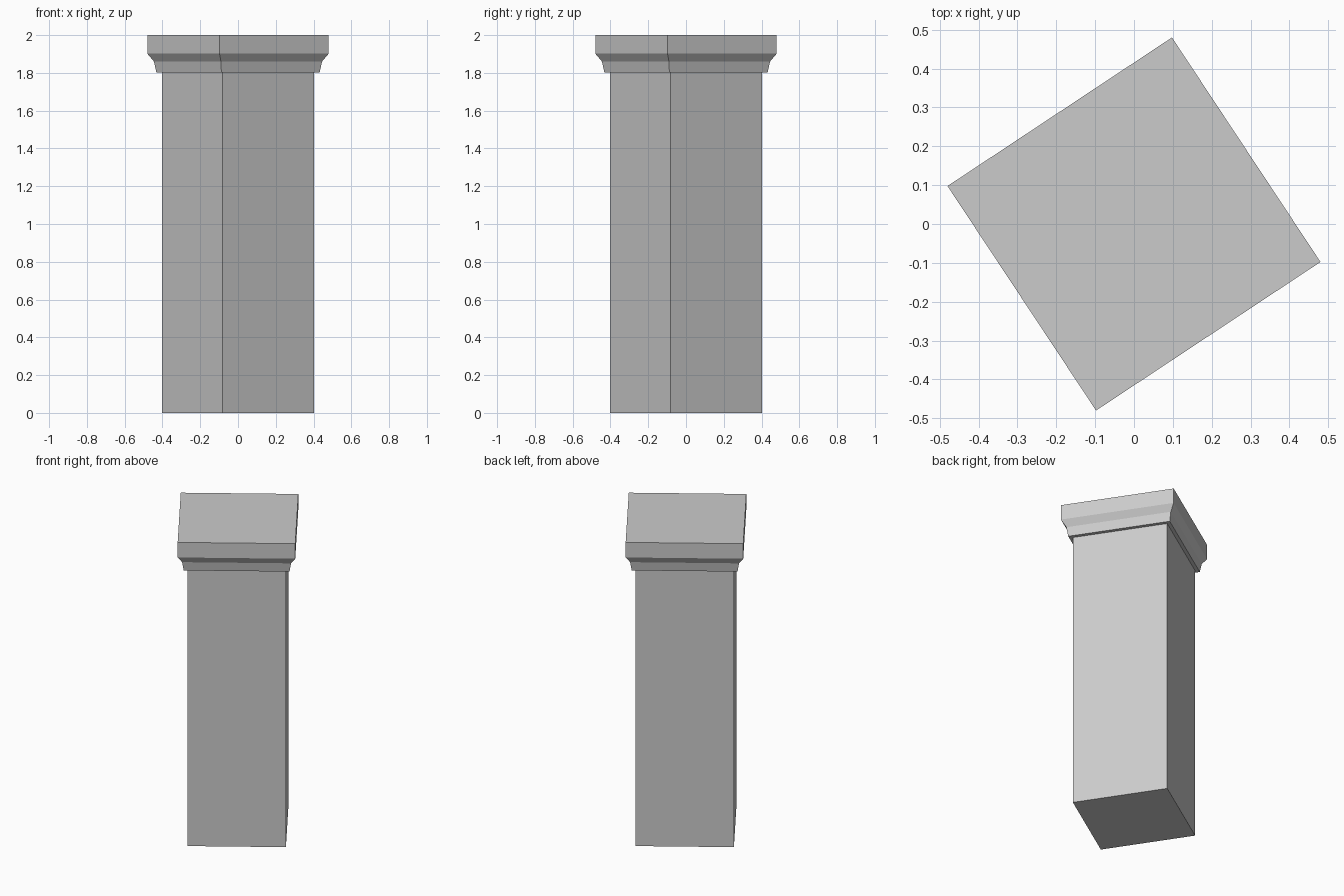
import bpy, bmesh, math

cube = bpy.data.objects.get("Cube")
if cube:
    bpy.data.objects.remove(cube, do_unlink=True)

# Single stone colour
stone = bpy.data.materials.new("grey_stone")
stone.use_nodes = True
colour = (0.6, 0.6, 0.6, 1)
stone.diffuse_color = colour
stone.node_tree.nodes["Principled BSDF"].inputs["Base Color"].default_value = colour

CORNER_ANGLE = math.radians(78.5)  # the pillar stands turned about z


def square_stack(name, profile):
    """Closed square solid through (corner radius, height) pairs."""
    bm = bmesh.new()
    rings = []
    for radius, z in profile:
        angles = [CORNER_ANGLE + i * math.pi / 2 for i in range(4)]
        rings.append([bm.verts.new((radius * math.cos(a), radius * math.sin(a), z))
                      for a in angles])
    for low, high in zip(rings, rings[1:]):
        for i in range(4):
            j = (i + 1) % 4
            bm.faces.new((low[i], low[j], high[j], high[i]))
    bm.faces.new(rings[0][::-1])
    bm.faces.new(rings[-1])
    mesh = bpy.data.meshes.new(name)
    bm.to_mesh(mesh)
    bm.free()
    mesh.materials.append(stone)
    obj = bpy.data.objects.new(name, mesh)
    bpy.context.collection.objects.link(obj)
    return obj


# Plain shaft, running up to the underside of the capital
square_stack("shaft", [(0.41, 0), (0.41, 1.802)])

# Moulded capital: neck, sloping underside, flat slab
square_stack("capital", [(0.441, 1.802), (0.454, 1.86), (0.49, 1.902), (0.49, 2)])
